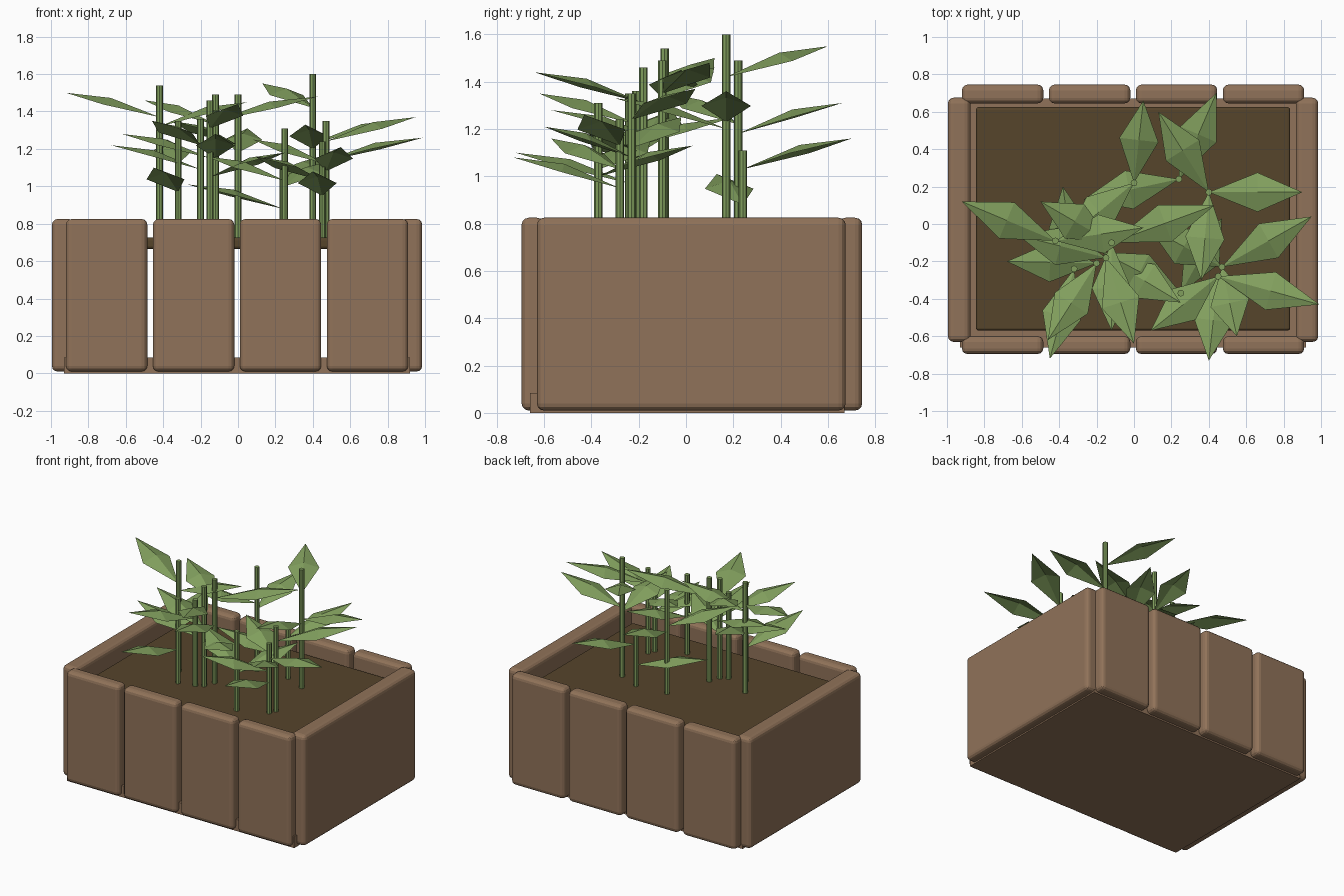
import bpy, bmesh
from mathutils import Vector

cube = bpy.data.objects.get("Cube")
if cube:
    bpy.data.objects.remove(cube, do_unlink=True)


def make_material(name, rgb):
    m = bpy.data.materials.new(name)
    m.use_nodes = True
    m.diffuse_color = (*rgb, 1)
    m.node_tree.nodes["Principled BSDF"].inputs["Base Color"].default_value = (*rgb, 1)
    return m


WOOD = make_material("wood brown", (0.28, 0.17, 0.1))
SOIL = make_material("soil brown", (0.093, 0.058, 0.024))
GREEN = make_material("leaf green", (0.22, 0.345, 0.11))


def add_object(name, bm, material):
    mesh = bpy.data.meshes.new(name)
    bm.to_mesh(mesh)
    bm.free()
    mesh.materials.append(material)
    ob = bpy.data.objects.new(name, mesh)
    bpy.context.collection.objects.link(ob)
    return ob


def block(name, xs, ys, zs, material, bevel=0.0):
    """Box given by its extents on each axis, with rounded edges."""
    bm = bmesh.new()
    bmesh.ops.create_cube(bm, size=1)
    for v in bm.verts:
        v.co = [r[0] if c < 0 else r[1] for c, r in zip(v.co, (xs, ys, zs))]
    ob = add_object(name, bm, material)
    if bevel:
        mod = ob.modifiers.new("rounded edges", 'BEVEL')
        mod.width = bevel
        mod.segments = 3
    return ob


# Planter walls: four upright planks front and back, one broad plank per side
PLANK_Z = (0.01, 0.825)
for side, ys in (("front", (-0.695, -0.6)), ("back", (0.645, 0.745))):
    for i in range(4):
        x = -0.92 + 0.465 * i
        block(f"{side}_plank_{i + 1}", (x, x + 0.435), ys, PLANK_Z, WOOD, 0.03)
block("right_wall", (-0.995, -0.875), (-0.63, 0.675), PLANK_Z, WOOD, 0.03)
block("left_wall", (0.865, 0.985), (-0.63, 0.675), PLANK_Z, WOOD, 0.03)

# Floor and soil slab
block("floor", (-0.93, 0.92), (-0.66, 0.67), (0, 0.085), WOOD)
block("soil", (-0.845, 0.835), (-0.57, 0.625), (0.665, 0.725), SOIL, 0.015)


def stem(name, x, y, top):
    bm = bmesh.new()
    base = 0.69
    bmesh.ops.create_cone(bm, cap_ends=True, segments=8, radius1=0.018,
                          radius2=0.018, depth=top - base)
    bmesh.ops.translate(bm, verts=bm.verts, vec=(x, y, (top + base) / 2))
    add_object(name, bm, GREEN)


def leaf(name, base, tip, half_width=0.105):
    """Pointed leaf folded along a raised middle rib."""
    base, tip = Vector(base), Vector(tip)
    middle = base.lerp(tip, 0.52)
    across = (tip - base).cross(Vector((0, 0, 1))).normalized() * half_width
    bm = bmesh.new()
    b, t, m, l, r = [bm.verts.new(p) for p in (
        base, tip, middle + Vector((0, 0, 0.035)), middle - across, middle + across)]
    for face in ((b, m, l), (b, r, m), (l, m, t), (m, r, t)):
        bm.faces.new(face)
    add_object(name, bm, GREEN)


# Plants: stem (x, y, top), then leaves as (base height, tip x, tip y)
plants = [
    ((-0.42, -0.09, 1.54), [(1.37, -0.92, 0.12), (1.32, 0.05, -0.02)]),
    ((-0.32, -0.24, 1.35), [(0.97, -0.45, -0.72), (1.12, -0.38, 0.2)]),
    ((-0.20, -0.21, 1.36), [(1.22, -0.46, -0.62), (1.09, -0.68, -0.20)]),
    ((-0.15, -0.18, 1.46), [(1.31, 0.0, -0.64), (1.15, -0.62, -0.06), (1.05, 0.25, -0.42)]),
    ((-0.12, -0.10, 1.49), [(1.35, 0.43, 0.1), (1.33, -0.5, 0.12), (1.15, -0.12, -0.57)]),
    ((0.0, 0.22, 1.49), [(1.18, 0.05, 0.66), (1.22, -0.36, -0.08)]),
    ((0.24, 0.24, 1.11), [(1.03, 0.44, 0.70), (0.88, -0.27, 0.13)]),
    ((0.40, 0.17, 1.60), [(1.42, 0.13, 0.60), (1.23, 0.90, 0.17), (1.2, 0.36, -0.3)]),
    ((0.47, -0.23, 1.35), [(1.24, 0.95, 0.04), (1.08, 0.55, -0.6), (1.12, 0.08, -0.02)]),
    ((0.45, -0.28, 1.24), [(1.13, 0.99, -0.43), (0.95, 0.40, -0.73), (1.03, 0.09, -0.57)]),
    ((0.25, -0.37, 1.31), [(1.0, 0.47, 0.03), (1.03, -0.17, -0.15)]),
]
for i, ((x, y, top), leaves) in enumerate(plants, 1):
    stem(f"stem_{i}", x, y, top)
    for j, (z, tx, ty) in enumerate(leaves, 1):
        leaf(f"leaf_{i}_{j}", (x, y, z), (tx, ty, z + 0.13))
